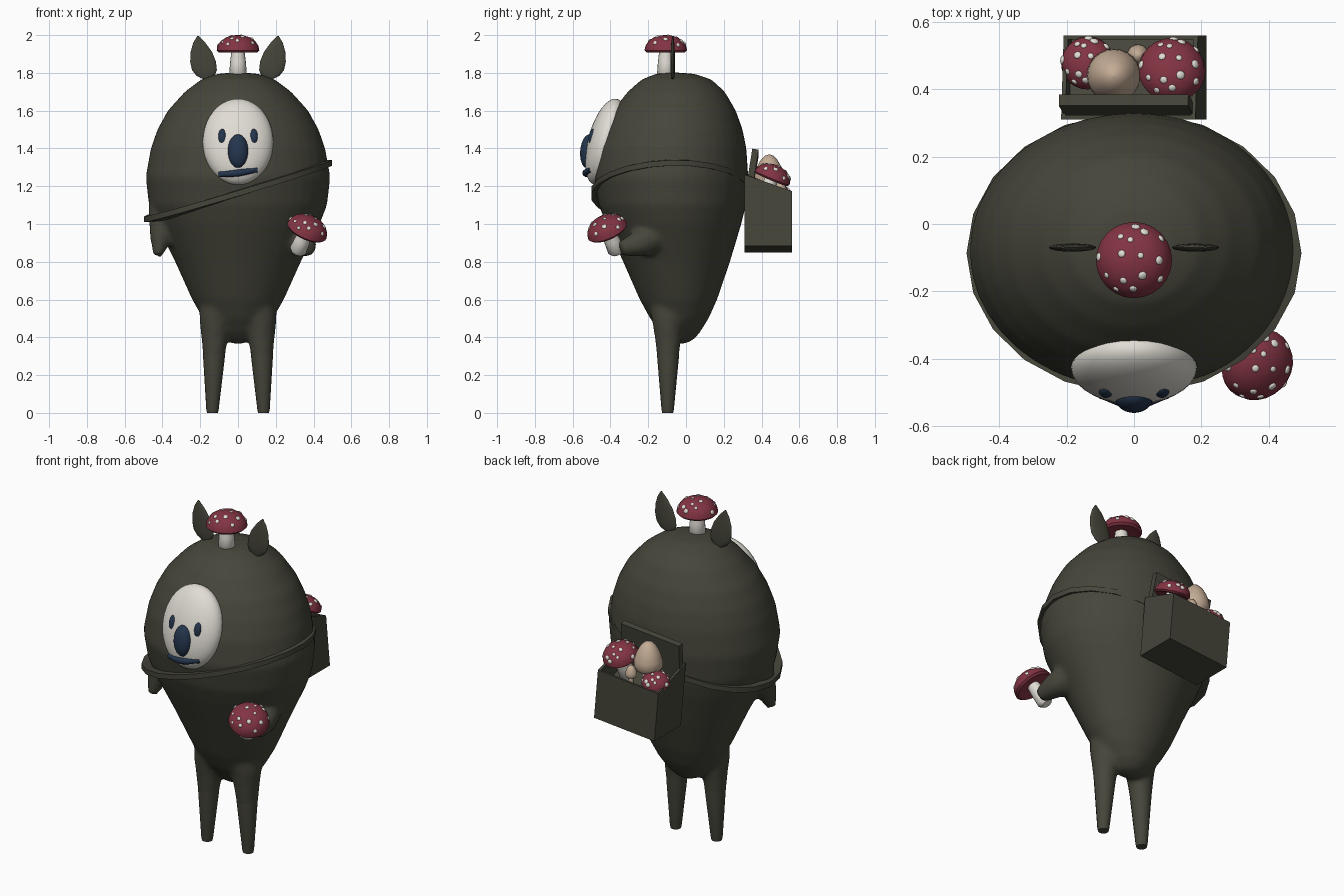
import bpy, bmesh, math
from mathutils import Matrix, Vector

cube = bpy.data.objects.get("Cube")
if cube:
    bpy.data.objects.remove(cube, do_unlink=True)


def material(name, r, g, b):
    m = bpy.data.materials.new(name)
    m.use_nodes = True
    m.diffuse_color = (r, g, b, 1)
    m.node_tree.nodes["Principled BSDF"].inputs["Base Color"].default_value = (r, g, b, 1)
    return m


OLIVE = material("dark olive", .060, .060, .043)
IVORY = material("ivory", .75, .72, .66)
RED = material("plum red", .225, .034, .055)
NAVY = material("navy", .018, .036, .075)
TAN = material("tan", .55, .41, .30)


def smooth_shade(obj):
    bpy.ops.object.select_all(action='DESELECT')
    obj.select_set(True)
    bpy.context.view_layer.objects.active = obj
    bpy.ops.object.shade_smooth_by_angle(angle=math.radians(45))


def finish(name, bm, mat, matrix=Matrix(), smooth=True):
    bmesh.ops.recalc_face_normals(bm, faces=bm.faces)
    mesh = bpy.data.meshes.new(name)
    bm.to_mesh(mesh)
    bm.free()
    obj = bpy.data.objects.new(name, mesh)
    bpy.context.collection.objects.link(obj)
    mesh.materials.append(mat)
    obj.matrix_world = matrix
    if smooth:
        smooth_shade(obj)
    return obj


def loft(name, rings, mat, matrix=Matrix(), sides=24):
    """Stack of elliptical rings: z, centre x, centre y, radius x, radius y."""
    bm = bmesh.new()
    loops = []
    for z, cx, cy, rx, ry in rings:
        loops.append([bm.verts.new((cx + rx * math.cos(math.tau * i / sides),
                                    cy + ry * math.sin(math.tau * i / sides), z))
                      for i in range(sides)])
    for a, b in zip(loops, loops[1:]):
        for i in range(sides):
            j = (i + 1) % sides
            bm.faces.new((a[i], a[j], b[j], b[i]))
    bm.faces.new(loops[0][::-1])
    bm.faces.new(loops[-1])
    return finish(name, bm, mat, matrix)


def turned(name, profile, mat, matrix, sides=24):
    return loft(name, [(z, 0, 0, r, r) for r, z in profile], mat, matrix, sides)


def ellipsoid(name, centre, radii, mat, tilt=0):
    bm = bmesh.new()
    bmesh.ops.create_uvsphere(bm, u_segments=32, v_segments=20, radius=1)
    bmesh.ops.scale(bm, vec=radii, verts=bm.verts)
    return finish(name, bm, mat, Matrix.Translation(centre) @ Matrix.Rotation(tilt, 4, 'X'))


def limb(name, points, mat):
    """Tapered rounded tube through x, y, z, radius points."""
    data = bpy.data.curves.new(name, 'CURVE')
    data.dimensions = '3D'
    data.bevel_depth = 1
    data.bevel_resolution = 3
    data.use_fill_caps = True
    spline = data.splines.new('BEZIER')
    spline.bezier_points.add(len(points) - 1)
    for p, (x, y, z, r) in zip(spline.bezier_points, points):
        p.co, p.radius = (x, y, z), r
        p.handle_left_type = p.handle_right_type = 'AUTO'
    data.materials.append(mat)
    obj = bpy.data.objects.new(name, data)
    bpy.context.collection.objects.link(obj)
    bpy.ops.object.select_all(action='DESELECT')
    obj.select_set(True)
    bpy.context.view_layer.objects.active = obj
    bpy.ops.object.convert(target='MESH')
    obj = bpy.context.view_layer.objects.active
    smooth_shade(obj)
    return obj


def mushroom(name, base, axis, r, stem):
    """Spotted cap with its rim centred on base, and a stem below it."""
    turn = Vector((0, 0, 1)).rotation_difference(Vector(axis)).to_matrix().to_4x4()
    m = Matrix.Translation(base) @ turn
    cap = [(.3, .08), (.9, 0), (1, .1), (.95, .32), (.8, .54), (.55, .71), (.28, .79), (.03, .82)]
    turned(name + "_cap", [(a * r, z * r) for a, z in cap], RED, m)
    turned(name + "_stem", [(.03, -stem), (.046, -stem * .85), (.042, -stem * .4), (.033, .02)],
           IVORY, m, 16)
    bm = bmesh.new()
    count = 15
    for i in range(count):
        t = math.acos(1 - .74 * (i + .5) / count)
        a = i * 2.39996 + .6 + .35 * math.sin(i * 5)
        n = Vector((math.sin(t) * math.cos(a), math.sin(t) * math.sin(a), math.cos(t)))
        spot = Vector((n.x * .97, n.y * .97, .12 + n.z * .69)) * r
        size = .0095 + .004 * (i % 3) / 2
        face = n.to_track_quat('Z', 'Y').to_matrix().to_4x4()
        bmesh.ops.create_icosphere(bm, subdivisions=2, radius=size,
                                   matrix=Matrix.Translation(spot) @ face @ Matrix.Diagonal((1, 1, .5, 1)))
    finish(name + "_spots", bm, IVORY, m)


# Body: height, half width, front y, back y
BODY = [(.365, .02, -.05, -.01), (.38, .07, -.09, .03), (.42, .12, -.13, .07),
        (.5, .185, -.19, .12), (.6, .243, -.245, .165), (.8, .333, -.333, .233),
        (1, .433, -.423, .293), (1.1, .472, -.462, .317), (1.25, .489, -.492, .33),
        (1.4, .462, -.472, .32), (1.5, .427, -.437, .3), (1.6, .372, -.387, .264),
        (1.7, .282, -.309, .206), (1.765, .195, -.235, .135), (1.795, .11, -.16, .045),
        (1.803, .01, -.08, -.06)]
body = loft("body", [(z, 0, (f + b) / 2, w, (b - f) / 2) for z, w, f, b in BODY], OLIVE, sides=40)

# Slanted strap, a tilted ring standing a little proud of the body
bm = bmesh.new()
sections = []
for i in range(22):
    a = math.tau * i / 22
    out = Vector((math.cos(a), math.sin(a), 0))
    x, y = .497 * out.x, -.087 + .418 * out.y
    rim = Vector((x, y, 1.178 + .3 * x + .03 * y))
    sections.append([bm.verts.new(rim + out * o + Vector((0, 0, h)))
                     for o, h in ((-.09, -.016), (0, -.016), (0, .014), (-.09, .02))])
for i, s in enumerate(sections):
    n = sections[(i + 1) % len(sections)]
    for k in range(4):
        bm.faces.new((s[k], s[(k + 1) % 4], n[(k + 1) % 4], n[k]))
finish("strap", bm, OLIVE)

# Legs, thighs and ears
blended = []
for side, label in ((1, "left"), (-1, "right")):
    loft(label + "_leg", [(z, side * x, y, r, r) for z, x, y, r in
                          ((0, .135, -.097, .029), (.02, .135, -.097, .033),
                           (.3, .127, -.095, .058), (.36, .124, -.095, .06))], OLIVE, sides=16)
    blended.append(loft(label + "_thigh", [(z, side * x, y, r, r) for z, x, y, r in
                                           ((.2, .13, -.096, .049), (.3, .127, -.095, .059),
                                            (.42, .123, -.095, .074), (.5, .118, -.095, .088),
                                            (.62, .1, -.095, .1))], OLIVE, sides=16))
    loft(label + "_ear", [(z, side * x, -.07, w, t) for z, x, w, t in
                          ((1.765, .168, .012, .006), (1.785, .172, .048, .01),
                           (1.815, .178, .066, .012), (1.86, .185, .068, .012),
                           (1.91, .194, .057, .011), (1.96, .205, .032, .008),
                           (1.995, .212, .004, .003))], OLIVE, sides=16)

# Arms
blended.append(limb("left_arm", [(.28, -.12, .96, .1), (.343, -.24, .9, .075),
                                 (.37, -.348, .868, .042)], OLIVE))
blended.append(limb("right_arm", [(-.38, -.12, 1.07, .1), (-.405, -.165, .95, .066),
                                  (-.425, -.2, .832, .028)], OLIVE))

# Blend arms and thighs softly into the body
bpy.ops.object.select_all(action='DESELECT')
for part in blended + [body]:
    part.select_set(True)
bpy.context.view_layer.objects.active = body
bpy.ops.object.join()
remesh = body.modifiers.new("blend", 'REMESH')
remesh.mode = 'VOXEL'
remesh.voxel_size = .014
remesh.use_smooth_shade = True
soften = body.modifiers.new("soften", 'SMOOTH')
soften.factor = .5
soften.iterations = 10

# Face
ellipsoid("face_mask", (0, -.425, 1.435), (.187, .095, .235), IVORY, math.radians(-15))
ellipsoid("nose", (0, -.517, 1.385), (.055, .043, .09), NAVY, math.radians(-5))
for side, label in ((1, "left"), (-1, "right")):
    ellipsoid(label + "_eye", (side * .083, -.495, 1.462), (.022, .02, .043), NAVY, math.radians(-10))
limb("mouth", [(-.1, -.503, 1.262, .015), (0, -.53, 1.27, .019), (.1, -.503, 1.288, .015)], NAVY)

# Back box with a sloping open top and a raised lid
BOX = Matrix.Translation((.016, .435, .866)) @ Matrix.Rotation(math.radians(-5), 4, 'Y')
bm = bmesh.new()
bmesh.ops.create_cube(bm, size=1, matrix=Matrix.Translation((0, 0, .19)) @ Matrix.Diagonal((.4, .25, .38, 1)))
for v in bm.verts:
    if v.co.z > .2 and v.co.y > 0:
        v.co.z = .292
top = max(bm.faces, key=lambda f: f.calc_center_median().z)
bmesh.ops.inset_individual(bm, faces=[top], thickness=.018)
inner = bmesh.ops.extrude_discrete_faces(bm, faces=[top])["faces"][0]
bmesh.ops.translate(bm, vec=(0, 0, -.13), verts=inner.verts)
finish("back_box", bm, OLIVE, BOX, False)
bm = bmesh.new()
bmesh.ops.create_cube(bm, size=1, matrix=Matrix.Diagonal((.385, .034, .24, 1)))
finish("box_lid", bm, OLIVE, BOX @ Matrix.Translation((-.002, -.086, .397)) @ Matrix.Rotation(math.radians(-9), 4, 'X'), False)

# Mushrooms: on the head, in the hand, in the box
mushroom("head_mushroom", (0, -.107, 1.908), (0, 0, 1), .113, .13)
mushroom("hand_mushroom", (.36, -.411, .955), (.38, -.38, .85), .112, .13)
mushroom("large_box_mushroom", (.112, .452, 1.235), (.05, .38, .92), .1, .16)
mushroom("small_box_mushroom", (-.136, .476, 1.15), (-.1, .2, .95), .08, .12)
EGG = [(.25, .1), (.8, 0), (1, .3), (.97, .75), (.8, 1.3), (.55, 1.75), (.28, 2.02), (.03, 2.1)]
for name, place, r in (("large_brown_mushroom", (-.06, .44, 1.2), .08),
                       ("small_brown_mushroom", (.012, .5, 1.16), .033)):
    m = Matrix.Translation(place)
    turned(name + "_cap", [(a * r, z * r) for a, z in EGG], TAN, m)
    turned(name + "_stem", [(r * .5, -.14), (r * .4, .02)], TAN, m, 16)
